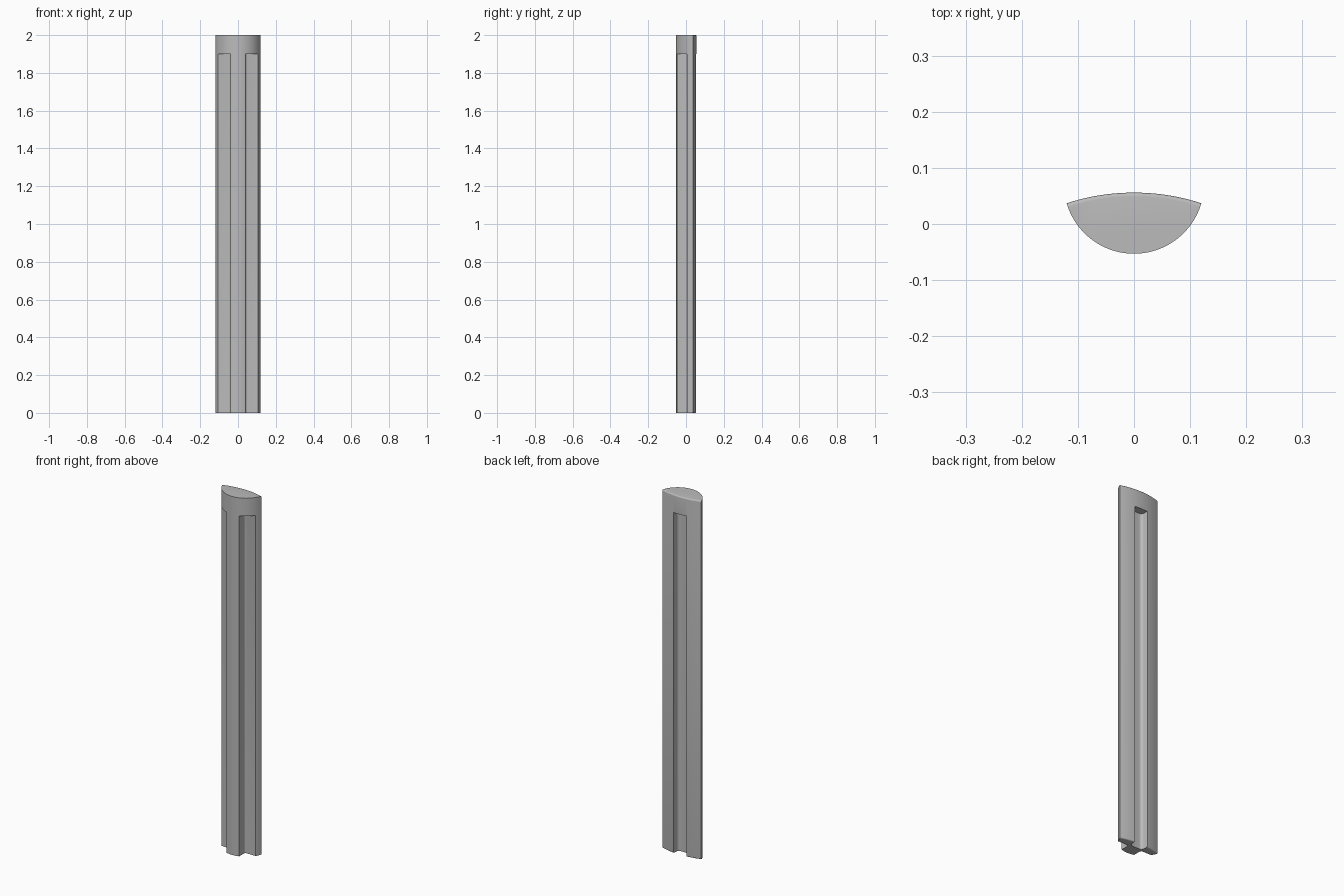
import bpy, bmesh, math

if "Cube" in bpy.data.objects:
    bpy.data.objects.remove(bpy.data.objects["Cube"])

GREY = (0.5, 0.5, 0.5, 1)
mat = bpy.data.materials.new("plain grey")
mat.use_nodes = True
mat.diffuse_color = GREY
mat.node_tree.nodes["Principled BSDF"].inputs["Base Color"].default_value = GREY


def arc(cx, cy, r, a0, a1, n):
    return [(cx + r * math.cos(math.radians(a0 + (a1 - a0) * i / n)),
             cy + r * math.sin(math.radians(a0 + (a1 - a0) * i / n))) for i in range(n + 1)]


def prism(name, profile, z0, z1, round_edges=None, radius=0):
    """Extrude a counter-clockwise outline; round the edges picked by a rule."""
    bm = bmesh.new()
    base = bm.faces.new([bm.verts.new((x, y, z0)) for x, y in profile])
    top = bmesh.ops.extrude_face_region(bm, geom=[base])["geom"]
    bmesh.ops.translate(bm, verts=[v for v in top if isinstance(v, bmesh.types.BMVert)],
                        vec=(0, 0, z1 - z0))
    bmesh.ops.recalc_face_normals(bm, faces=bm.faces)
    if round_edges:
        bmesh.ops.bevel(bm, geom=[e for e in bm.edges if round_edges(e)], offset=radius,
                        segments=5, profile=0.5, affect='EDGES', clamp_overlap=True)
    mesh = bpy.data.meshes.new(name)
    bm.to_mesh(mesh)
    bm.free()
    ob = bpy.data.objects.new(name, mesh)
    bpy.context.collection.objects.link(ob)
    return ob


def level(e, z):
    return all(abs(v.co.z - z) < 1e-4 for v in e.verts)


# Lens-shaped bar: deep front arc, shallow back arc
front_r, back_r, half, corner = 0.125, 0.388, 0.12, 0.037
fa = math.degrees(math.asin(half / front_r))
ba = math.degrees(math.asin(half / back_r))
front = arc(0, -0.053 + front_r, front_r, -90 - fa, -90 + fa, 48)
back = arc(0, 0.056 - back_r, back_r, 90 - ba, 90 + ba, 24)
bar = prism("bar", front + back[1:-1], 0, 2,
            lambda e: (level(e, 0) or level(e, 2))
            and all(v.co.y > corner - 0.002 for v in e.verts), 0.012)
bar.data.materials.append(mat)

# Channels stop below the solid top and run out through the bottom
TOP = 1.9
side = [(0.04, -0.09)] + [(0.16, -0.09), (0.16, 0.005)] + arc(0.05, -0.005, 0.01, 90, 180, 6)
rear = arc(0.022, 0.03, 0.016, -90, 0, 6) + [(0.042, 0.09), (-0.042, 0.09)] \
    + arc(-0.022, 0.03, 0.016, 180, 270, 6)
mirrored = [(-x, y) for x, y in reversed(side)]


def side_floor(e):
    return level(e, TOP) and all(v.co.y > 0.004 for v in e.verts)


cutters = [prism("left_channel_cutter", side, -0.1, TOP, side_floor, 0.008),
           prism("right_channel_cutter", mirrored, -0.1, TOP, side_floor, 0.008),
           prism("rear_channel_cutter", rear, -0.1, TOP)]
for cut in cutters:
    mod = bar.modifiers.new(cut.name, 'BOOLEAN')
    mod.operation, mod.solver, mod.object = 'DIFFERENCE', 'EXACT', cut
    cut.hide_render = True

# Bake the cuts, drop the cutters
bpy.context.view_layer.objects.active = bar
bar.select_set(True)
for mod in list(bar.modifiers):
    bpy.ops.object.modifier_apply(modifier=mod.name)
for cut in cutters:
    bpy.data.objects.remove(cut)
bpy.ops.object.shade_smooth_by_angle(angle=math.radians(30))
